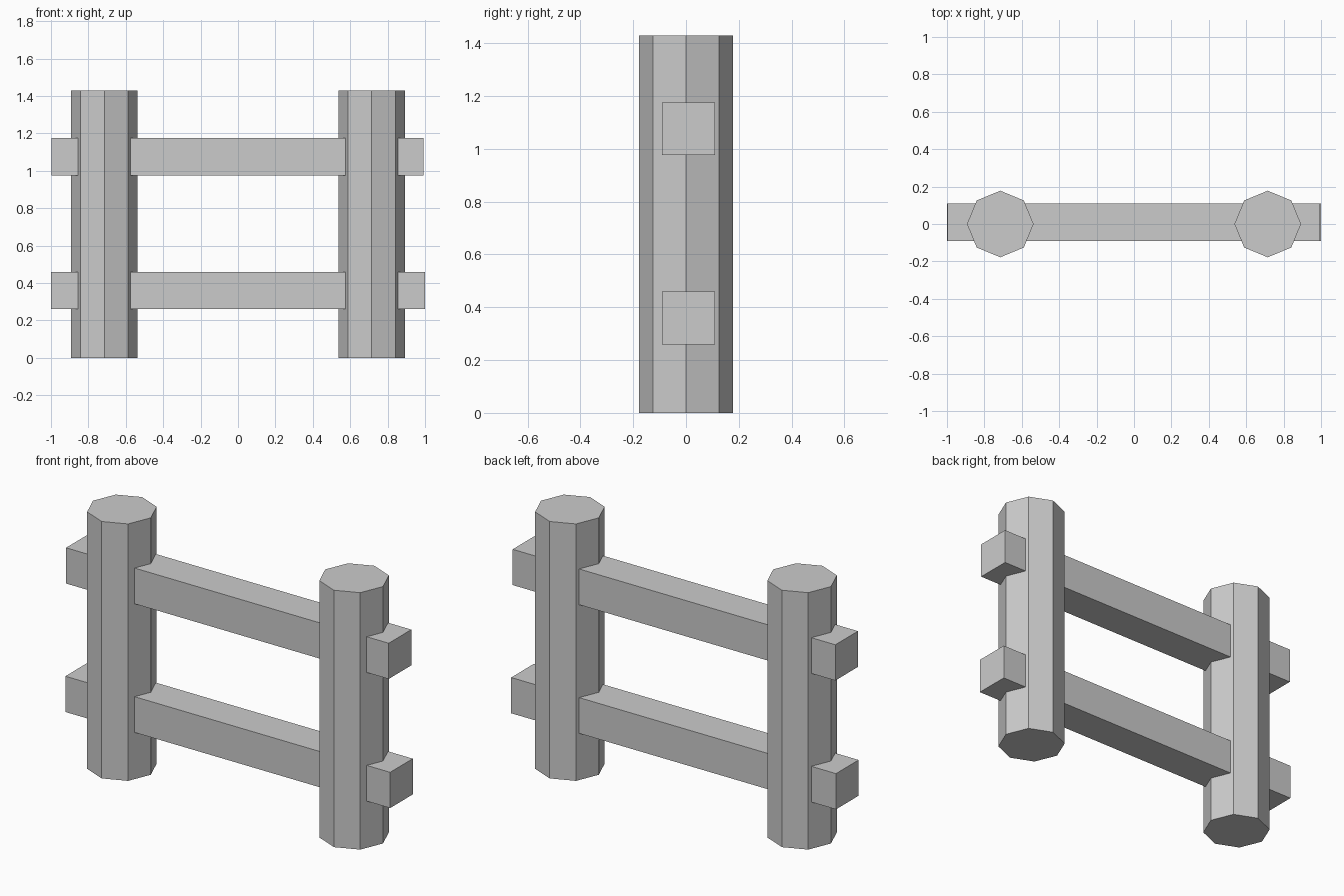
import bpy

if "Cube" in bpy.data.objects:
    bpy.data.objects.remove(bpy.data.objects["Cube"])

POST_X, POST_R, POST_H = 0.715, 0.178, 1.43


def post(name, x):
    # Eight-sided upright with corners on the x and y axes
    bpy.ops.mesh.primitive_cylinder_add(vertices=8, radius=POST_R, depth=POST_H,
                                        location=(x, 0, POST_H / 2))
    bpy.context.object.name = name


def rail(name, x0, x1, z0, z1, y0=-0.09, y1=0.109):
    # Square beam running through both posts
    bpy.ops.mesh.primitive_cube_add(
        size=1, location=((x0 + x1) / 2, (y0 + y1) / 2, (z0 + z1) / 2))
    ob = bpy.context.object
    ob.name = name
    ob.scale = (x1 - x0, y1 - y0, z1 - z0)
    bpy.ops.object.transform_apply(location=False, rotation=False, scale=True)


# Uprights
for side, sign in (("left", -1), ("right", 1)):
    post(f"{side}_post", sign * POST_X)

# Cross rails
rail("lower_rail", -1.0, 1.0, 0.26, 0.459)
rail("upper_rail", -0.996, 0.991, 0.976, 1.175)
